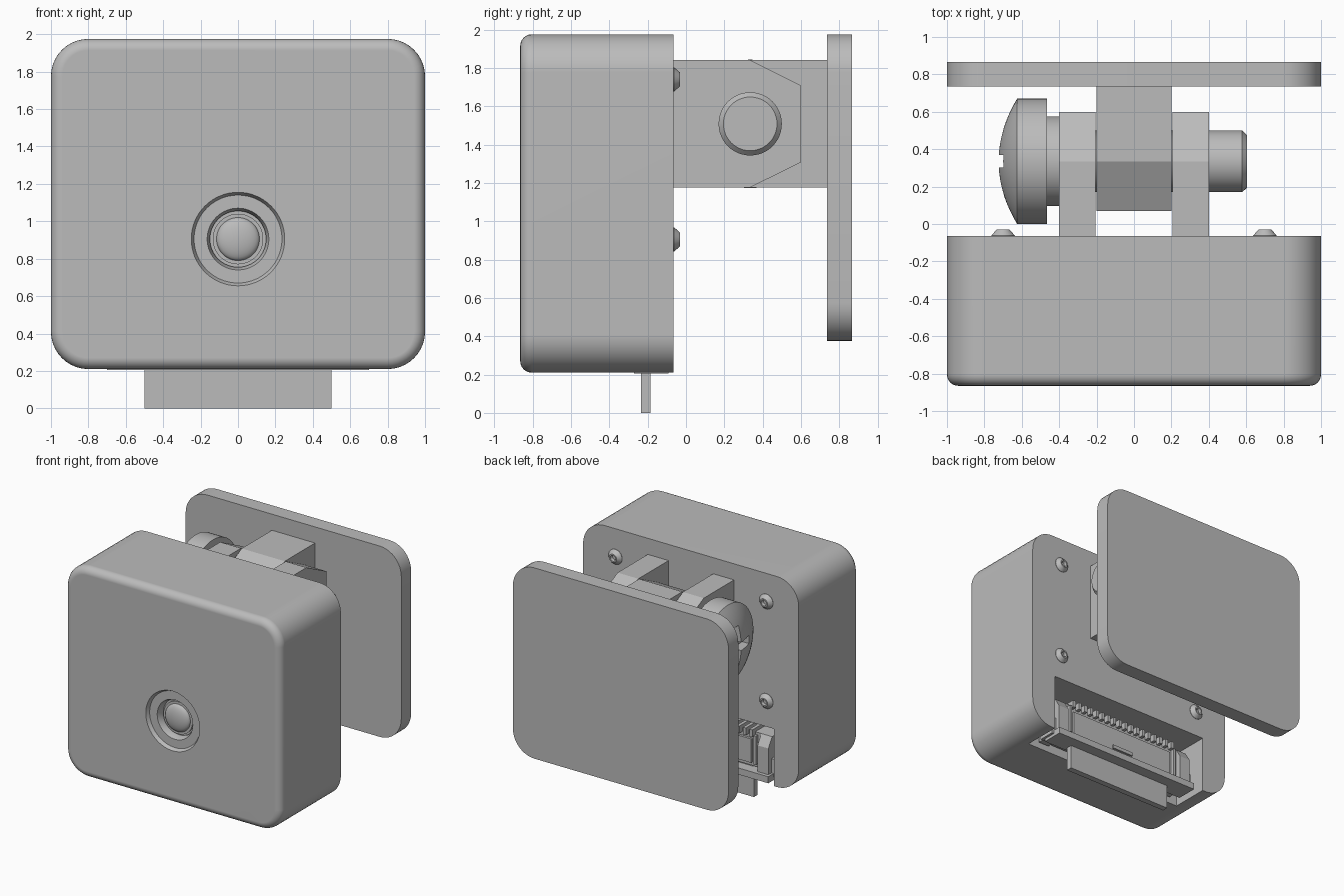
import bpy, bmesh, math
from mathutils import Matrix, Vector

cube = bpy.data.objects.get("Cube")
if cube:
    bpy.data.objects.remove(cube, do_unlink=True)

COLOUR = (0.5, 0.5, 0.5, 1)
grey = bpy.data.materials.new("plain grey")
grey.use_nodes = True
grey.diffuse_color = COLOUR
for node in grey.node_tree.nodes:
    if node.type == "BSDF_PRINCIPLED":
        node.inputs["Base Color"].default_value = COLOUR


def finish(bm, name, smooth=False):
    bmesh.ops.recalc_face_normals(bm, faces=bm.faces)
    mesh = bpy.data.meshes.new(name)
    bm.to_mesh(mesh)
    bm.free()
    mesh.materials.append(grey)
    ob = bpy.data.objects.new(name, mesh)
    bpy.context.collection.objects.link(ob)
    if smooth:
        smooth_shade(ob)
    return ob


def select_only(ob):
    bpy.ops.object.select_all(action="DESELECT")
    ob.select_set(True)
    bpy.context.view_layer.objects.active = ob


def smooth_shade(ob):
    select_only(ob)
    bpy.ops.object.shade_smooth_by_angle(angle=math.radians(30))


def box_mesh(x, y, z):
    """Box spanning the (low, high) pairs on each axis."""
    bm = bmesh.new()
    bmesh.ops.create_cube(bm, size=1)
    for v in bm.verts:
        v.co = Vector([a[0] if c < 0 else a[1] for a, c in zip((x, y, z), v.co)])
    return bm


def box(name, x, y, z):
    return finish(box_mesh(x, y, z), name)


def rounded_slab(name, x, y, z, radius, rim=0):
    """Box with rounded corners seen from the front, and an optional front fillet."""
    bm = box_mesh(x, y, z)
    along_y = [e for e in bm.edges
               if abs(e.verts[0].co.y - e.verts[1].co.y) > 0.01]
    bmesh.ops.bevel(bm, geom=along_y, offset=radius, segments=10,
                    profile=0.5, affect="EDGES")
    if rim:
        front = [e for e in bm.edges
                 if all(abs(v.co.y - y[0]) < 1e-4 for v in e.verts)]
        bmesh.ops.bevel(bm, geom=front, offset=rim, segments=6,
                        profile=0.5, affect="EDGES")
    return finish(bm, name)


def side_prism(name, x, outline):
    """Extrude a (y, z) outline along x."""
    bm = bmesh.new()
    face = bm.faces.new([bm.verts.new((x[0], a, b)) for a, b in outline])
    ext = bmesh.ops.extrude_face_region(bm, geom=[face])["geom"]
    bmesh.ops.translate(bm, vec=(x[1] - x[0], 0, 0),
                        verts=[g for g in ext if isinstance(g, bmesh.types.BMVert)])
    return finish(bm, name)


def lathe(name, profile, axis, origin, sides=48, smooth=True):
    """Turn (radius, height) points round an axis through the origin point."""
    bm = bmesh.new()
    rings = []
    for r, h in profile:
        count = sides if r else 1
        rings.append([bm.verts.new((r * math.cos(math.tau * i / count),
                                    r * math.sin(math.tau * i / count), h))
                      for i in range(count)])
    for low, high in zip(rings, rings[1:]):
        for i in range(sides):
            j = (i + 1) % sides
            quad = [low[i % len(low)], low[j % len(low)],
                    high[j % len(high)], high[i % len(high)]]
            bm.faces.new(list(dict.fromkeys(quad)))
    turn = Vector((0, 0, 1)).rotation_difference(Vector(axis)).to_matrix().to_4x4()
    bm.transform(Matrix.Translation(origin) @ turn)
    return finish(bm, name, smooth)


def cut(ob, *cutters):
    for cutter in cutters:
        cutter.hide_render = True
        mod = ob.modifiers.new("cut", "BOOLEAN")
        mod.operation, mod.solver, mod.object = "DIFFERENCE", "EXACT", cutter
        select_only(ob)
        bpy.ops.object.modifier_apply(modifier=mod.name)
        bpy.data.objects.remove(cutter, do_unlink=True)
    smooth_shade(ob)


BACK, FRONT = -0.065, -0.865

# Main housing with a connector bay underneath and a round lens opening
housing = rounded_slab("housing", (-1, 1), (FRONT, BACK), (0.21, 1.975), 0.2, 0.06)
bay = box("bay_cutter", (-0.77, 0.77), (-0.39, 0.1), (0.1, 0.69))
lens_hole = lathe("lens_cutter", [(0, -0.1), (0.25, -0.1), (0.25, 0.15), (0, 0.15)],
                  (0, 1, 0), (0, FRONT, 0.905), 64)
cut(housing, bay, lens_hole)
housing.modifiers.new("even_normals", "WEIGHTED_NORMAL").keep_sharp = True

# Lens bezel and domed lens
lathe("lens_bezel", [(0.25, 0.15), (0.25, 0.0), (0.235, 0.03), (0.165, 0.03),
                     (0.15, 0.07), (0.15, 0.09), (0, 0.09)],
      (0, 1, 0), (0, FRONT, 0.905), 64)
dome = [(0.115 * math.cos(a * math.pi / 16), 0.07 - 0.04 * math.sin(a * math.pi / 16))
        for a in range(8)]
lathe("lens", [(0.135, 0.1), (0.135, 0.07)] + dome + [(0, 0.03)],
      (0, 1, 0), (0, FRONT, 0.905))

# Rear mounting plate
plate = rounded_slab("rear_plate", (-1, 1), (0.735, 0.865), (0.375, 1.975), 0.2)
smooth_shade(plate)

# Hinge: two lugs on the housing, one on the rear plate
PIVOT_Y, PIVOT_Z, HALF = 0.335, 1.508, 0.332


def lug(name, x, root, tip):
    outline = [(root, HALF), (PIVOT_Y, HALF), (tip, 0.2),
               (tip, -0.2), (PIVOT_Y, -HALF), (root, -HALF)]
    side_prism(name, x, [(y, PIVOT_Z + z) for y, z in outline])


lug("left_hinge_lug", (0.207, 0.4), BACK, 0.6)
lug("right_hinge_lug", (-0.4, -0.207), BACK, 0.6)
lug("centre_hinge_lug", (-0.2, 0.2), 0.735, 0.07)

# Pivot bolt, washer and cross-slotted domed head
pivot = (0, PIVOT_Y, PIVOT_Z)
lathe("pivot_bolt", [(0, -0.5), (0.165, -0.5), (0.165, 0.578), (0.14, 0.605), (0, 0.605)],
      (1, 0, 0), pivot)
lathe("washer", [(0, -0.465), (0.24, -0.465), (0.24, -0.4), (0, -0.4)], (1, 0, 0), pivot)
crown = [(0.335 * (1 - i / 10), -0.625 - 0.1 * (1 - (1 - i / 10) ** 2)) for i in range(11)]
crown[-1] = (0, -0.725)
head = lathe("bolt_head", [(0, -0.465), (0.335, -0.465)] + crown, (1, 0, 0), pivot, 64)
slots = [box("slot_cutter", (-0.8, -0.64), (PIVOT_Y - a, PIVOT_Y + a),
             (PIVOT_Z - b, PIVOT_Z + b)) for a, b in ((0.033, 0.17), (0.17, 0.034))]
cut(head, *slots)

# Four housing screws with dimpled heads
for side, x in (("left", 0.7), ("right", -0.7)):
    for level, z in (("upper", 1.74), ("lower", 0.905)):
        lathe(f"{level}_{side}_screw",
              [(0, -0.01), (0.063, -0.01), (0.063, 0.003), (0.035, 0.035),
               (0.024, 0.035), (0.02, 0.01), (0, 0.01)],
              (0, 1, 0), (x, BACK, z), 24)

# Ribbon connector in the bay, with latch bar, end posts and contacts
box("connector_body", (-0.6, 0.6), (-0.37, -0.17), (0.27, 0.56))
box("connector_rear_lip", (-0.5, 0.5), (-0.17, -0.15), (0.3, 0.5))
box("connector_key", (-0.1, 0.1), (-0.16, -0.135), (0.31, 0.34))
box("latch_bar", (-0.7, 0.7), (-0.27, -0.09), (0.205, 0.26))
box("latch_web", (-0.5, 0.5), (-0.25, -0.18), (0.25, 0.28))
for side, s in (("left", 1), ("right", -1)):
    side_prism(f"{side}_end_post", (min(s * 0.58, s * 0.68), max(s * 0.58, s * 0.68)),
               [(-0.37, 0.25), (-0.12, 0.25), (-0.12, 0.48), (-0.17, 0.56), (-0.37, 0.56)])
    box(f"{side}_latch_ear", sorted((s * 0.64, s * 0.72)), (-0.3, -0.16), (0.23, 0.38))
    box(f"{side}_guide_rib", sorted((s * 0.53, s * 0.55)), (-0.18, -0.14), (0.3, 0.54))

CONTACTS = 18
for i in range(CONTACTS):
    x = -0.51 + 1.02 * i / (CONTACTS - 1)
    box(f"contact_{i + 1}", (x - 0.014, x + 0.014), (-0.36, -0.13), (0.53, 0.59))

# Flat ribbon hanging from the connector
box("ribbon", (-0.5, 0.5), (-0.235, -0.185), (0, 0.3))
